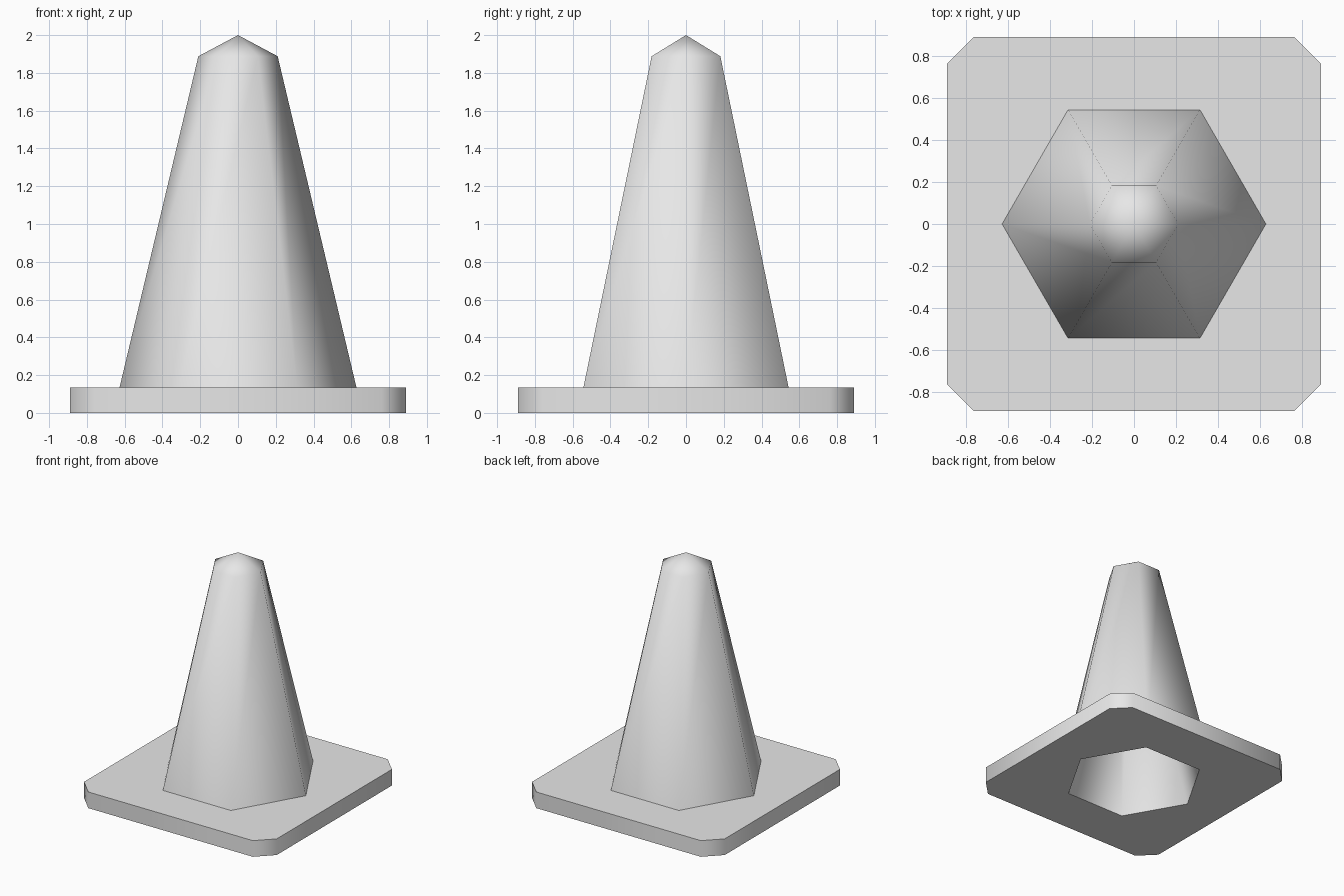
import bpy
import bmesh
import math

old = bpy.data.objects.get("Cube")
if old:
    bpy.data.objects.remove(old)

grey = bpy.data.materials.new("light_grey")
grey.use_nodes = True
grey.diffuse_color = (0.8, 0.8, 0.8, 1)
grey.node_tree.nodes["Principled BSDF"].inputs["Base Color"].default_value = (0.8, 0.8, 0.8, 1)

SIDES = 6
HALF, CORNER, THICK = 0.89, 0.76, 0.135   # base plate
HOLE = 0.55                               # opening underneath


def hexagon(bm, radius, z):
    angles = [math.tau * i / SIDES for i in range(SIDES)]
    return [bm.verts.new((radius * math.cos(a), radius * math.sin(a), z)) for a in angles]


def loop_edges(bm, ring):
    return [bm.edges.new((v, ring[i - 1])) for i, v in enumerate(ring)]


def bridge(bm, low, high):
    for i in range(len(low)):
        bm.faces.new((low[i - 1], low[i], high[i], high[i - 1]))


def finish(bm, name):
    mesh = bpy.data.meshes.new(name)
    bm.to_mesh(mesh)
    bm.free()
    mesh.materials.append(grey)
    obj = bpy.data.objects.new(name, mesh)
    bpy.context.collection.objects.link(obj)
    return obj


def hex_shell(name, levels, tip_z, inward=False):
    """Tapered six-sided shell closed by a low pointed cap."""
    bm = bmesh.new()
    rings = [hexagon(bm, r, z) for r, z in levels]
    for low, high in zip(rings, rings[1:]):
        bridge(bm, low, high)
    tip = bm.verts.new((0, 0, tip_z))
    top = rings[-1]
    for i in range(SIDES):
        bm.faces.new((top[i - 1], top[i], tip))
    if inward:
        bmesh.ops.reverse_faces(bm, faces=bm.faces[:])
    for face in bm.faces:
        face.smooth = True
    return finish(bm, name)


# Cone body and its hollow inside
hex_shell("cone_body", [(0.627, THICK), (0.21, 1.888)], 2.0)
hex_shell("cone_inside", [(HOLE, 0), (0.13, 1.77)], 1.84, inward=True)

# Square base plate with cut corners; bottom has a six-sided opening
bm = bmesh.new()
outline = [(HALF, -CORNER), (HALF, CORNER), (CORNER, HALF), (-CORNER, HALF),
           (-HALF, CORNER), (-HALF, -CORNER), (-CORNER, -HALF), (CORNER, -HALF)]
bottom = [bm.verts.new((x, y, 0)) for x, y in outline]
top = [bm.verts.new((x, y, THICK)) for x, y in outline]
bridge(bm, bottom, top)
for ring, radius, z, up in ((bottom, HOLE, 0, -1), (top, 0.627, THICK, 1)):
    edges = [bm.edges.get((v, ring[i - 1])) for i, v in enumerate(ring)]
    edges += loop_edges(bm, hexagon(bm, radius, z))
    made = bmesh.ops.triangle_fill(bm, use_beauty=True, edges=edges, normal=(0, 0, up))
    for face in made["geom"]:
        if isinstance(face, bmesh.types.BMFace):
            face.normal_update()
            if face.normal.z * up < 0:
                face.normal_flip()
base = finish(bm, "base_plate")

# Rounded look around the plate's side, crisp top and bottom rims
bpy.ops.object.select_all(action='DESELECT')
base.select_set(True)
bpy.context.view_layer.objects.active = base
bpy.ops.object.shade_smooth_by_angle(angle=math.radians(60))
